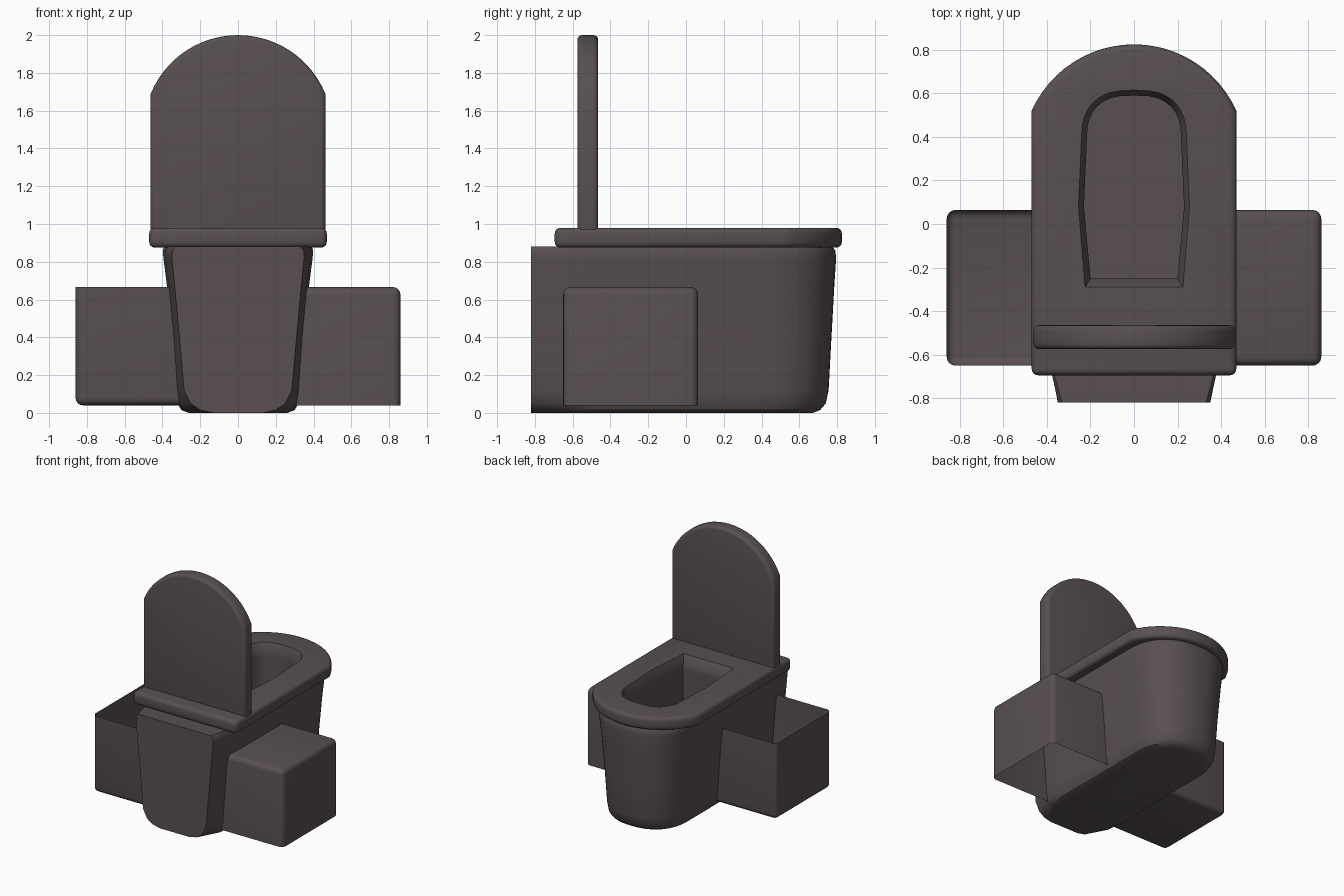
import bpy, bmesh, math
from mathutils import Vector

cube = bpy.data.objects.get("Cube")
if cube:
    bpy.data.objects.remove(cube)

mat = bpy.data.materials.new("dark_umber")
mat.use_nodes = True
colour = (0.10, 0.08, 0.08, 1)
mat.diffuse_color = colour
mat.node_tree.nodes["Principled BSDF"].inputs["Base Color"].default_value = colour


def make(name, bm):
    bmesh.ops.recalc_face_normals(bm, faces=bm.faces)
    mesh = bpy.data.meshes.new(name)
    bm.to_mesh(mesh)
    bm.free()
    obj = bpy.data.objects.new(name, mesh)
    bpy.context.collection.objects.link(obj)
    mesh.materials.append(mat)
    return obj


def activate(obj):
    bpy.ops.object.select_all(action='DESELECT')
    obj.select_set(True)
    bpy.context.view_layer.objects.active = obj


def finish(obj, bevel=0, cutter=None):
    activate(obj)
    if bevel:
        m = obj.modifiers.new("round", 'BEVEL')
        m.width, m.segments = bevel, 4
        m.limit_method, m.angle_limit = 'ANGLE', math.radians(40)
        bpy.ops.object.modifier_apply(modifier=m.name)
    if cutter:
        m = obj.modifiers.new("opening", 'BOOLEAN')
        m.operation, m.object, m.solver = 'DIFFERENCE', cutter, 'EXACT'
        bpy.ops.object.modifier_apply(modifier=m.name)
    bpy.ops.object.shade_smooth_by_angle(angle=math.radians(35))


def loft(name, rings):
    bm = bmesh.new()
    loops = [[bm.verts.new(p) for p in ring] for ring in rings]
    n = len(loops[0])
    for a, b in zip(loops, loops[1:]):
        for i in range(n):
            j = (i + 1) % n
            bm.faces.new((a[i], a[j], b[j], b[i]))
    bm.faces.new(loops[0])
    bm.faces.new(loops[-1])
    return make(name, bm)


def arch(half, start, shoulder, tip, steps=24):
    """Straight-sided outline closed by a circular arc."""
    rise = tip - shoulder
    r = (half ** 2 + rise ** 2) / (2 * rise)
    a = math.asin(half / r)
    pts = [(-half, start), (half, start)]
    for i in range(steps + 1):
        t = a - 2 * a * i / steps
        pts.append((r * math.sin(t), tip - r + r * math.cos(t)))
    return pts


# Opening through the seat, flaring out at the rim
def opening_ring(z, grow, back):
    pts = [(-0.2 - grow, back), (0.2 + grow, back), (0.23 + grow, 0.08)]
    for i in range(17):
        t = math.pi * i / 16
        pts.append(((0.215 + grow) * math.copysign(abs(math.cos(t)) ** 0.7, math.cos(t)),
                    0.42 + (0.17 + grow) * math.sin(t)))
    pts.append((-0.23 - grow, 0.08))
    return [(x, y, z) for x, y in pts]


cutter = loft("opening_cutter", [opening_ring(0.35, 0, -0.25),
                                 opening_ring(0.92, 0, -0.25),
                                 opening_ring(0.98, 0.025, -0.29),
                                 opening_ring(1.1, 0.025, -0.29)])
cutter.hide_render = True


# Tapered bowl body: height, half width, flat end half width, curved end reach
def body_ring(z, half, flat, reach):
    pts = [(-flat, -0.82), (flat, -0.82), (half * 0.97, -0.65), (half, -0.5)]
    for i in range(33):
        t = math.pi * i / 32
        c = math.cos(t)
        pts.append((half * math.copysign(abs(c) ** 0.85, c),
                    0.4 + (reach - 0.4) * math.sin(t) ** 0.85))
    pts += [(-half, -0.5), (-half * 0.97, -0.65)]
    return [(x, y, z) for x, y in pts]


body = loft("bowl_body", [body_ring(*r) for r in (
    (0.0, 0.26, 0.13, 0.67), (0.015, 0.3, 0.2, 0.71), (0.05, 0.32, 0.25, 0.74),
    (0.12, 0.33, 0.285, 0.755), (0.4, 0.35, 0.31, 0.77), (0.67, 0.376, 0.335, 0.785),
    (0.82, 0.395, 0.35, 0.795), (0.86, 0.398, 0.348, 0.79), (0.88, 0.39, 0.33, 0.775))])
finish(body, 0, cutter)

# Seat slab
outline = arch(0.47, -0.695, 0.52, 0.825)
seat = loft("seat", [[(x, y, z) for x, y in outline] for z in (0.875, 0.98)])
finish(seat, 0.03, cutter)
bpy.data.objects.remove(cutter)

# Upright lid
outline = arch(0.462, 0.94, 1.69, 2.0)
lid = loft("lid", [[(x, y, z) for x, z in outline] for y in (-0.575, -0.465)])
finish(lid, 0.025)

# Side boxes, open underneath and towards the body
for side, name in ((1, "left_side_box"), (-1, "right_side_box")):
    bm = bmesh.new()
    bmesh.ops.create_cube(bm, size=1)
    for v in bm.verts:
        v.co = Vector((side * (0.58 + v.co.x * 0.56), -0.293 + v.co.y * 0.715,
                       0.353 + v.co.z * 0.626))
    bm.normal_update()
    hidden = [f for f in bm.faces if f.normal.z < -0.5 or f.calc_center_median().x * side < 0.4]
    bmesh.ops.delete(bm, geom=hidden, context='FACES')
    box = make(name, bm)
    finish(box, 0.04)
